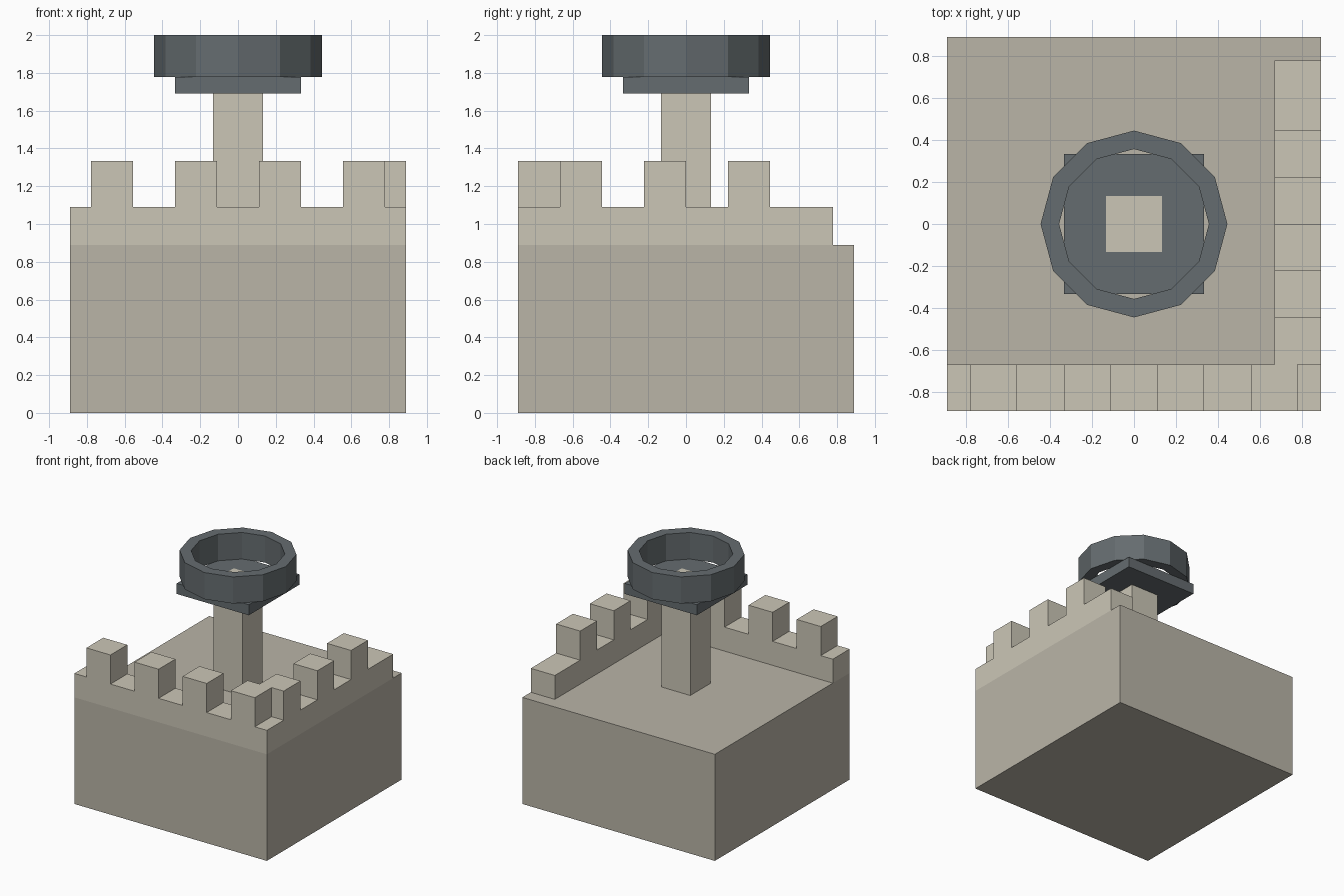
import bpy, bmesh, math
from mathutils import Matrix, Vector

if "Cube" in bpy.data.objects:
    bpy.data.objects.remove(bpy.data.objects["Cube"])


def material(name, rgb):
    m = bpy.data.materials.new(name)
    m.diffuse_color = (*rgb, 1)
    m.use_nodes = True
    m.node_tree.nodes["Principled BSDF"].inputs["Base Color"].default_value = m.diffuse_color
    return m


STONE = material("stone", (0.49, 0.46, 0.39))
PALE = material("pale_stone", (0.60, 0.565, 0.47))
IRON = material("iron", (0.13, 0.15, 0.16))


def finish(bm, name, mat):
    bmesh.ops.recalc_face_normals(bm, faces=bm.faces)
    me = bpy.data.meshes.new(name)
    bm.to_mesh(me)
    bm.free()
    me.materials.append(mat)
    ob = bpy.data.objects.new(name, me)
    bpy.context.collection.objects.link(ob)
    return ob


def block(name, half, z0, z1, mat):
    bm = bmesh.new()
    bmesh.ops.create_cube(bm, size=1, matrix=Matrix.Translation((0, 0, (z0 + z1) / 2))
                          @ Matrix.Diagonal((2 * half, 2 * half, z1 - z0, 1)))
    return finish(bm, name, mat)


def battlement(name, start, end, merlons, to_world, thickness):
    """Crenellated outline (u, z), extruded along the thickness vector."""
    low, walk, top = 0.89, 1.09, 1.333
    outline = [(start, low), (start, walk)]
    for a in merlons:
        b = a + 0.222
        outline += [(a, walk), (a, top), (b, top), (b, walk)]
    outline += [(end, walk), (end, low)]
    # drop the doubled point where a merlon begins at the wall end
    outline = [p for i, p in enumerate(outline) if i == 0 or p != outline[i - 1]]
    bm = bmesh.new()
    face = bm.faces.new([bm.verts.new(to_world(u, z)) for u, z in outline])
    ext = bmesh.ops.extrude_face_region(bm, geom=[face], use_keep_orig=True)
    verts = [g for g in ext["geom"] if isinstance(g, bmesh.types.BMVert)]
    bmesh.ops.translate(bm, verts=verts, vec=Vector(thickness))
    return finish(bm, name, PALE)


# Solid base
block("base", 0.889, 0, 0.89, STONE)

# Two walls meeting at the front right corner
battlement("front_wall", -0.889, 0.889, [-0.778, -0.333, 0.111, 0.556],
           lambda u, z: (u, -0.889, z), (0, 0.222, 0))
battlement("right_wall", -0.667, 0.778, [-0.667, -0.222, 0.222],
           lambda u, z: (0.667, u, z), (0.222, 0, 0))

# Post, its top just showing through the plate
block("post", 0.133, 0.89, 1.78, PALE)
block("plate", 0.333, 1.69, 1.778, IRON)

# Open twelve-sided ring
bm = bmesh.new()
loops = []
for r, z in [(0.444, 1.778), (0.444, 2.0), (0.356, 2.0), (0.356, 1.778)]:
    loops.append([bm.verts.new((r * math.cos(i * math.pi / 6), r * math.sin(i * math.pi / 6), z))
                  for i in range(12)])
for k in range(4):
    a, b = loops[k], loops[(k + 1) % 4]
    for i in range(12):
        j = (i + 1) % 12
        bm.faces.new((a[i], a[j], b[j], b[i]))
finish(bm, "ring", IRON)
